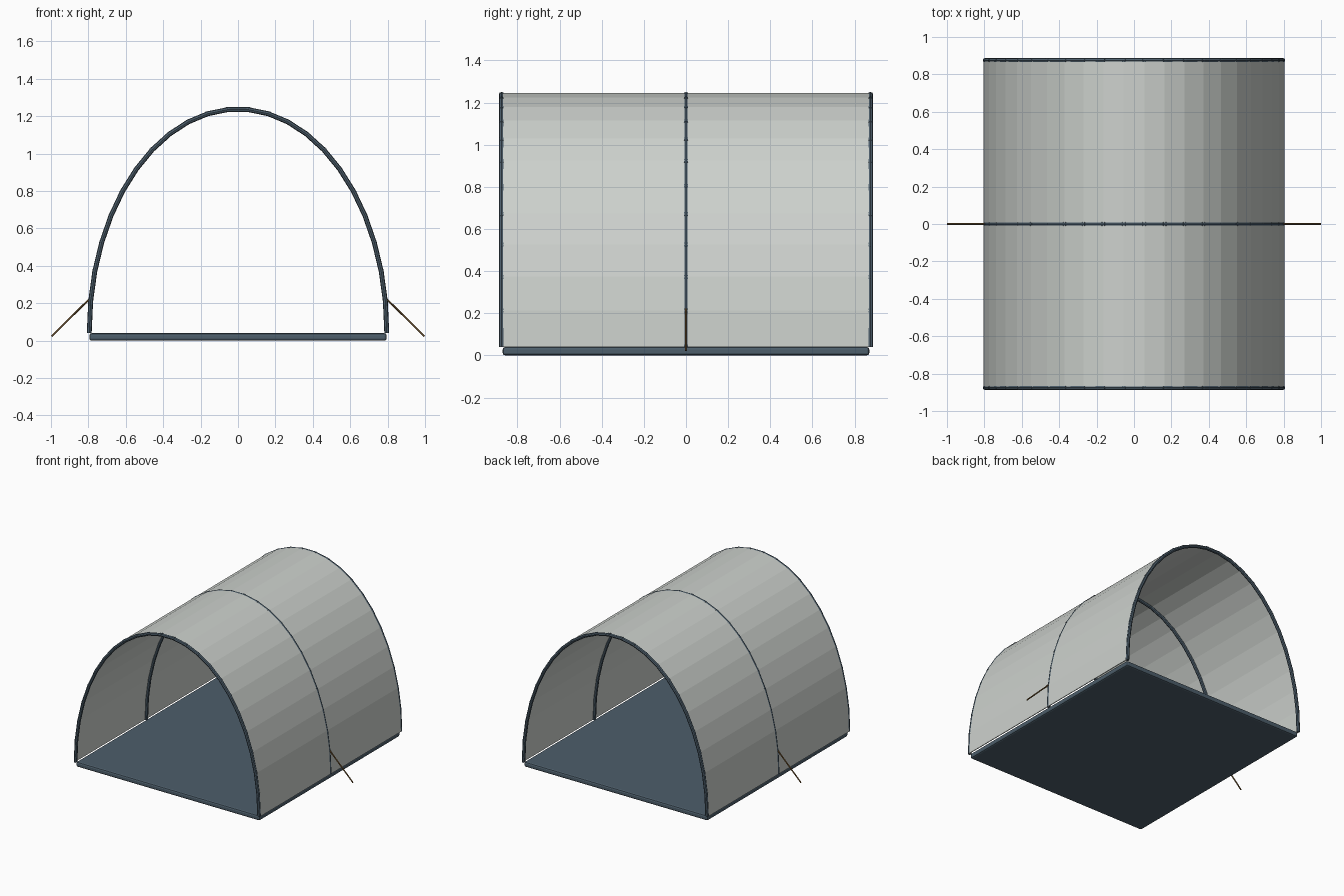
import bpy, bmesh, math
from mathutils import Vector

cube = bpy.data.objects.get("Cube")
if cube:
    bpy.data.objects.remove(cube)

HALF_W, RISE, BASE = 0.795, 1.188, 0.05
SEGMENTS = 23
END_Y = 0.875
TUBE = 0.013


def material(name, rgb):
    m = bpy.data.materials.new(name)
    m.use_nodes = True
    col = (*rgb, 1)
    m.diffuse_color = col
    m.node_tree.nodes["Principled BSDF"].inputs["Base Color"].default_value = col
    return m


slate = material("slate_blue", (0.074, 0.112, 0.147))
canvas = material("pale_canvas", (0.61, 0.64, 0.61))
cord = material("brown_cord", (0.19, 0.10, 0.03))


def add_object(name, bm, mat):
    bmesh.ops.recalc_face_normals(bm, faces=bm.faces)
    mesh = bpy.data.meshes.new(name)
    bm.to_mesh(mesh)
    bm.free()
    mesh.materials.append(mat)
    obj = bpy.data.objects.new(name, mesh)
    bpy.context.collection.objects.link(obj)
    return obj


def add_rod(bm, a, b, radius, extend=0.0, sides=8):
    axis = b - a
    turn = axis.to_track_quat('Z', 'Y').to_matrix().to_4x4()
    turn.translation = (a + b) / 2
    bmesh.ops.create_cone(bm, cap_ends=True, segments=sides, radius1=radius,
                          radius2=radius, depth=axis.length + 2 * extend, matrix=turn)


def arch(offset, y):
    """Half-ellipse points from the right foot to the left foot."""
    angles = [math.pi * i / SEGMENTS for i in range(SEGMENTS + 1)]
    return [Vector((-(HALF_W + offset) * math.cos(t), y,
                    BASE + (RISE + offset) * math.sin(t))) for t in angles]


# Arched poles made of short overlapping rods
for name, y in (("front_pole", -END_Y), ("middle_pole", 0), ("back_pole", END_Y)):
    bm = bmesh.new()
    pts = arch(0, y)
    for a, b in zip(pts, pts[1:]):
        add_rod(bm, a, b, TUBE, extend=0.01)
    add_object(name, bm, slate)

# Faceted canvas cover, open at both ends
bm = bmesh.new()
rows = []
for y in (-END_Y, END_Y):
    pts = arch(0.010, y)
    down = Vector((0, 0, -0.01))
    pts = [pts[0] + down] + pts[1:-1] + [pts[-1] + down]
    rows.append([bm.verts.new(p) for p in pts])
for i in range(SEGMENTS):
    bm.faces.new((rows[0][i], rows[0][i + 1], rows[1][i + 1], rows[1][i]))
cover = add_object("canvas_cover", bm, canvas)
# Thicken towards the inside, whichever way the sheet faces
outward = cover.data.polygons[SEGMENTS // 2].normal.z > 0
shell = cover.modifiers.new("thickness", 'SOLIDIFY')
shell.thickness = 0.006
shell.offset = -1 if outward else 1

# Ground sheet with softened edges
bm = bmesh.new()
bmesh.ops.create_cube(bm, size=1)
bmesh.ops.scale(bm, vec=(1.59, 1.74, 0.04), verts=bm.verts)
bmesh.ops.translate(bm, vec=(0, 0, 0.02), verts=bm.verts)
floor = add_object("ground_sheet", bm, slate)
bevel = floor.modifiers.new("soft_edges", 'BEVEL')
bevel.width = 0.012
bevel.segments = 2

# Guy ropes on both sides
for name, side in (("left_guy_rope", 1), ("right_guy_rope", -1)):
    bm = bmesh.new()
    add_rod(bm, Vector((side * 0.797, 0, 0.22)), Vector((side * 0.997, 0, 0.023)),
            0.005, sides=6)
    add_object(name, bm, cord)
